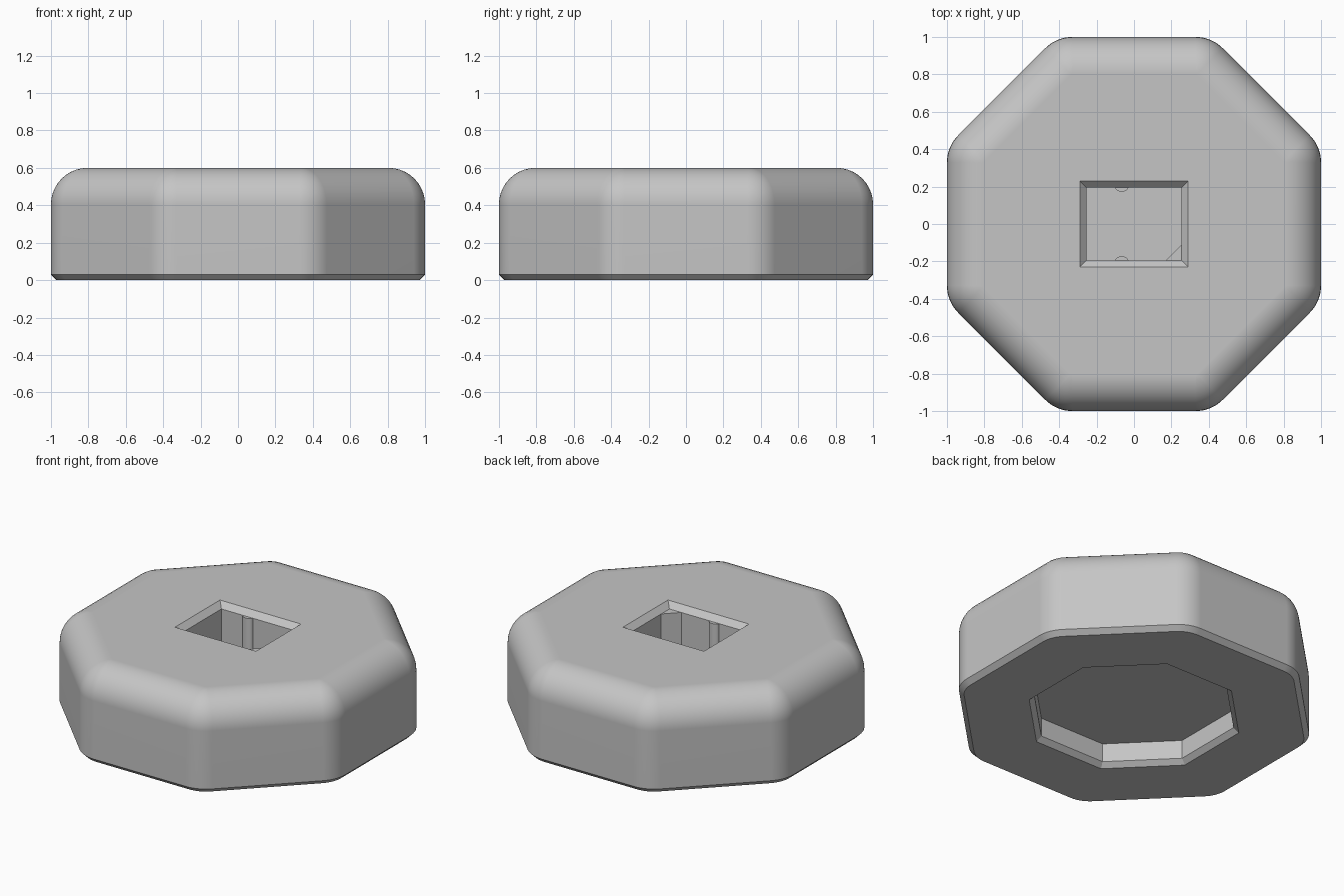
import bpy, bmesh, math
from math import radians, sin, cos, tan

default = bpy.data.objects.get("Cube")
if default:
    bpy.data.objects.remove(default, do_unlink=True)

grey = bpy.data.materials.new("grey")
grey.use_nodes = True
colour = (0.56, 0.56, 0.56, 1)
grey.diffuse_color = colour
grey.node_tree.nodes["Principled BSDF"].inputs["Base Color"].default_value = colour


def rect(hx, hy):
    return [(-hx, -hy), (hx, -hy), (hx, hy), (-hx, hy)]


def octagon(apothem, radius=0, steps=8):
    """Outline of an octagon, with its corners rounded if a radius is given."""
    reach = (apothem - radius) / cos(radians(22.5))
    points = []
    for i in range(8):
        mid = radians(22.5 + 45 * i)
        cx, cy = reach * cos(mid), reach * sin(mid)
        if not radius:
            points.append((cx, cy))
            continue
        for k in range(steps + 1):
            a = mid + radians(45) * (k / steps - 0.5)
            points.append((cx + radius * cos(a), cy + radius * sin(a)))
    return points


def loft(name, layers):
    """Solid through a stack of (z, outline) layers."""
    bm = bmesh.new()
    rings = [[bm.verts.new((x, y, z)) for x, y in outline] for z, outline in layers]
    for low, high in zip(rings, rings[1:]):
        for i in range(len(low)):
            j = (i + 1) % len(low)
            bm.faces.new((low[i], low[j], high[j], high[i]))
    bm.faces.new(rings[0][::-1])
    bm.faces.new(rings[-1])
    bmesh.ops.recalc_face_normals(bm, faces=bm.faces)
    mesh = bpy.data.meshes.new(name)
    bm.to_mesh(mesh)
    bm.free()
    mesh.materials.append(grey)
    obj = bpy.data.objects.new(name, mesh)
    bpy.context.collection.objects.link(obj)
    return obj


def activate(obj):
    bpy.ops.object.select_all(action="DESELECT")
    obj.select_set(True)
    bpy.context.view_layer.objects.active = obj


# Main body: chamfered foot, straight sides, rounded shoulder
HEIGHT, CORNER, SHOULDER, CHAMFER = 0.6, 0.205, 0.195, 0.03
layers = [(0, octagon(1 - CHAMFER, CORNER - CHAMFER)), (CHAMFER, octagon(1, CORNER))]
for k in range(11):
    t = radians(9 * k)
    inset = SHOULDER * (1 - cos(t))
    z = HEIGHT - SHOULDER * (1 - sin(t))
    layers.append((z, octagon(1 - inset, CORNER - inset)))
body = loft("octagonal_body", layers)

# Rectangular socket in the top and octagonal recess underneath
FLOOR, RIM = 0.2, 0.565
socket = loft("socket_cutter", [(FLOOR, rect(0.255, 0.195)), (RIM, rect(0.255, 0.195)),
                                (0.62, rect(0.31, 0.25))])
recess = loft("recess_cutter", [(-0.02, octagon(0.615)), (0.03, octagon(0.565)),
                                (0.15, octagon(0.565))])
for cutter in (socket, recess):
    cutter.hide_render = True
    activate(body)
    cut = body.modifiers.new("cut", "BOOLEAN")
    cut.operation, cut.solver, cut.object = "DIFFERENCE", "EXACT", cutter
    bpy.ops.object.modifier_apply(modifier=cut.name)
    bpy.data.objects.remove(cutter, do_unlink=True)

activate(body)
bpy.ops.object.shade_smooth_by_angle(angle=radians(30))
weighted = body.modifiers.new("flat_top_normals", "WEIGHTED_NORMAL")
weighted.keep_sharp = True

# Triangular key post filling one socket corner
key = [(0.17, -0.195), (0.255, -0.195), (0.255, -0.11)]
loft("corner_key", [(FLOOR, key), (RIM, key)])

# Half-round grip ribs on the two long socket walls
for name, side in (("front_rib", -1), ("back_rib", 1)):
    outline = []
    for k in range(9):
        a = radians(22.5 * k)
        outline.append((-0.065 + 0.035 * cos(a), side * (0.195 - 0.022 * sin(a))))
    rib = loft(name, [(FLOOR, outline), (RIM, outline)])
    activate(rib)
    bpy.ops.object.shade_smooth_by_angle(angle=radians(30))
